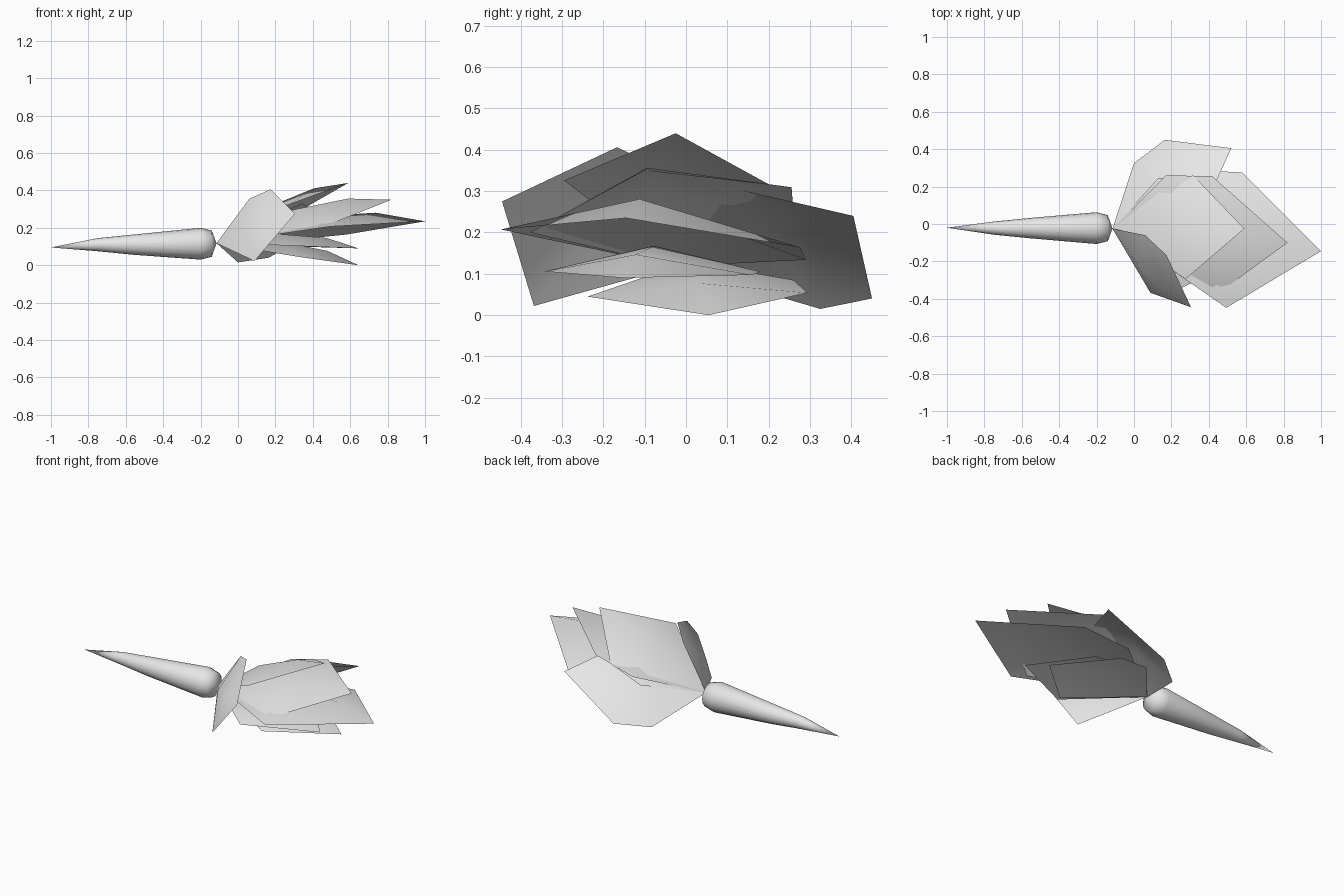
import bpy
import bmesh
import math
from mathutils import Vector

cube = bpy.data.objects.get("Cube")
if cube:
    bpy.data.objects.remove(cube, do_unlink=True)

# One plain grey for the whole model
grey = bpy.data.materials.new("light_grey")
grey.use_nodes = True
colour = (0.8, 0.8, 0.8, 1.0)
grey.diffuse_color = colour
grey.node_tree.nodes["Principled BSDF"].inputs["Base Color"].default_value = colour


def finish(bm, name):
    """Turn a bmesh into a smooth shaded object."""
    mesh = bpy.data.meshes.new(name)
    for face in bm.faces:
        face.smooth = True
    bm.to_mesh(mesh)
    bm.free()
    mesh.materials.append(grey)
    obj = bpy.data.objects.new(name, mesh)
    bpy.context.collection.objects.link(obj)
    return obj


def make_root(name, tip, crown, profile, sides=16):
    """Tapered root: rings of (x, centre z, radius) between two end points."""
    bm = bmesh.new()
    rings = []
    for x, z, r in profile:
        ring = []
        for i in range(sides):
            a = math.tau * i / sides
            ring.append(bm.verts.new((x, -0.022 + r * math.cos(a), z + r * math.sin(a))))
        rings.append(ring)
    start, end = bm.verts.new(tip), bm.verts.new(crown)
    for i in range(sides):
        j = (i + 1) % sides
        bm.faces.new((start, rings[0][j], rings[0][i]))
        bm.faces.new((end, rings[-1][i], rings[-1][j]))
        for a, b in zip(rings, rings[1:]):
            bm.faces.new((a[i], a[j], b[j], b[i]))
    bmesh.ops.recalc_face_normals(bm, faces=bm.faces)
    return finish(bm, name)


def make_leaf(name, base, tip, side):
    """Arched leaf: an outline skewed by tip and side, with a raised midrib."""
    t, s = tip - base, side - base
    up = t.cross(s).normalized() * t.length
    points = [
        Vector(), s, 0.25 * t + 1.05 * s, t, 0.9 * t - s,
        0.42 * t + 0.08 * up, 0.77 * t + 0.065 * up,
    ]
    bm = bmesh.new()
    root, near, far, end, other, rib_a, rib_b = [bm.verts.new(base + p) for p in points]
    for loop in ((root, rib_a, near), (near, rib_a, rib_b), (near, rib_b, far),
                 (far, rib_b, end), (end, rib_b, other), (other, rib_b, rib_a),
                 (other, rib_a, root)):
        bm.faces.new(loop)
    bmesh.ops.reverse_faces(bm, faces=bm.faces)
    return finish(bm, name)


# Root
crown = Vector((-0.115, -0.025, 0.118))
make_root("root", (-1, -0.02, 0.095), crown, [
    (-0.75, 0.11, 0.035), (-0.56, 0.11, 0.054), (-0.2, 0.115, 0.085),
    (-0.14, 0.115, 0.07),
])

# Leaves: tip and side corner of each
leaves = {
    "front_leaf": ((0.305, -0.445, 0.275), (0.06, -0.06, 0.355)),
    "back_leaf": ((0.52, 0.405, 0.24), (0.0, 0.325, 0.015)),
    "top_leaf": ((0.59, -0.025, 0.44), (0.13, 0.245, 0.2)),
    "upper_leaf": ((0.82, -0.1, 0.35), (0.17, 0.26, 0.245)),
    "middle_leaf": ((1.0, -0.145, 0.235), (0.28, 0.29, 0.134)),
    "lower_leaf": ((0.645, -0.15, 0.09), (0.2, 0.18, 0.105)),
    "bottom_leaf": ((0.645, 0.055, 0.0), (0.13, 0.26, 0.085)),
}
for leaf_name, (leaf_tip, leaf_side) in leaves.items():
    make_leaf(leaf_name, crown, Vector(leaf_tip), Vector(leaf_side))
